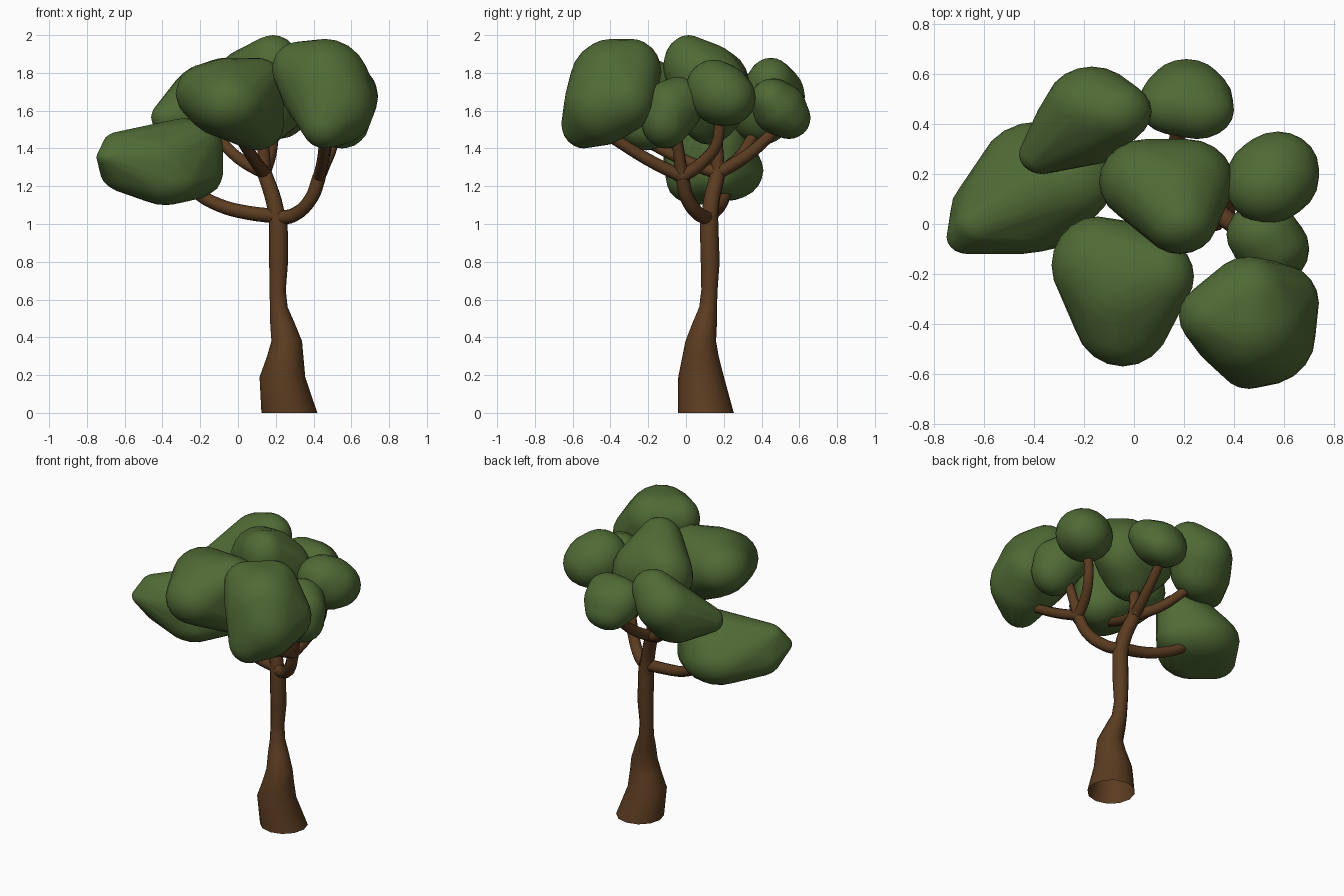
import bpy
import bmesh
from math import cos, sin, tau
from mathutils import Vector

default_cube = bpy.data.objects.get("Cube")
if default_cube:
    bpy.data.objects.remove(default_cube, do_unlink=True)


def make_material(name, red, green, blue):
    material = bpy.data.materials.new(name)
    material.use_nodes = True
    colour = (red, green, blue, 1)
    material.diffuse_color = colour
    shader = material.node_tree.nodes["Principled BSDF"]
    shader.inputs["Base Color"].default_value = colour
    shader.inputs["Roughness"].default_value = 0.9
    return material


bark = make_material("bark_brown", 0.105, 0.045, 0.015)
leaf = make_material("leaf_green", 0.08, 0.145, 0.036)


def finish(name, bm, material):
    """Turn a bmesh into a smooth shaded object."""
    bmesh.ops.recalc_face_normals(bm, faces=bm.faces[:])
    for face in bm.faces:
        face.smooth = True
    mesh = bpy.data.meshes.new(name)
    bm.to_mesh(mesh)
    bm.free()
    mesh.materials.append(material)
    tree_part = bpy.data.objects.new(name, mesh)
    bpy.context.collection.objects.link(tree_part)
    return tree_part


def trunk(name, rings, sides=12):
    """Loft level rings, each given as x, y, z and radius; the base stays open."""
    bm = bmesh.new()
    loops = []
    for x, y, z, radius in rings:
        angles = [tau * step / sides for step in range(sides)]
        loops.append([bm.verts.new((x + radius * cos(a), y + radius * sin(a), z))
                      for a in angles])
    for lower, upper in zip(loops, loops[1:]):
        for i in range(sides):
            j = (i + 1) % sides
            bm.faces.new((lower[i], lower[j], upper[j], upper[i]))
    return finish(name, bm, bark)


def branch(name, start_radius, end_radius, *path):
    """Sweep a tapering round limb along a smooth path."""
    curve = bpy.data.curves.new(name, "CURVE")
    curve.dimensions = "3D"
    curve.bevel_depth = 1
    curve.bevel_resolution = 2
    curve.resolution_u = 4
    curve.use_fill_caps = True
    spline = curve.splines.new("BEZIER")
    spline.bezier_points.add(len(path) - 1)
    for i, (knot, position) in enumerate(zip(spline.bezier_points, path)):
        knot.co = position
        knot.handle_left_type = knot.handle_right_type = "AUTO"
        blend = i / (len(path) - 1)
        knot.radius = start_radius + (end_radius - start_radius) * blend
    curve.materials.append(bark)
    limb = bpy.data.objects.new(name, curve)
    bpy.context.collection.objects.link(limb)
    return limb


def leaf_clump(name, centre, half_size, *lumps):
    """Wrap a hull around round lumps, then fit it to the clump's box."""
    bm = bmesh.new()
    for x, y, z, radius in lumps:
        ball = bmesh.ops.create_icosphere(bm, subdivisions=3, radius=radius)
        bmesh.ops.translate(bm, verts=ball["verts"], vec=(x, y, z))
    bmesh.ops.delete(bm, geom=bm.edges[:], context="EDGES_FACES")
    bmesh.ops.convex_hull(bm, input=bm.verts[:])
    inner = [vert for vert in bm.verts if not vert.link_faces]
    bmesh.ops.delete(bm, geom=inner, context="VERTS")
    for axis in range(3):
        values = [vert.co[axis] for vert in bm.verts]
        low, high = min(values), max(values)
        for vert in bm.verts:
            unit = 2 * (vert.co[axis] - low) / (high - low) - 1
            vert.co[axis] = centre[axis] + half_size[axis] * unit
    return finish(name, bm, leaf)


# Flared, slightly crooked trunk
trunk("trunk",
      [(.272, .105, 0, .148), (.235, .08, .19, .121), (.25, .077, .3, .096),
       (.258, .078, .38, .081), (.234, .1, .48, .064), (.216, .117, .56, .047),
       (.21, .124, .65, .043), (.215, .128, .8, .05), (.214, .122, 1, .049),
       (.21, .125, 1.05, .045)])

# Main limbs
centre_fork = Vector((.14, .17, 1.27))
left_fork = Vector((.43, -.02, 1.25))
branch("centre_limb", .048, .041, (.214, .122, .98), (.19, .135, 1.12), centre_fork)
branch("left_limb", .038, .037,
       (.21, .12, 1.03), (.3, .07, 1.05), (.39, .005, 1.14), left_fork)
branch("right_limb", .039, .032,
       (.22, .12, 1.04), (.05, .14, 1.06), (-.1, .18, 1.1), (-.22, .21, 1.17),
       (-.28, .22, 1.25))

# Thin branches from the centre fork
branch("back_right_branch", .036, .03, centre_fork, (0, .28, 1.35), (-.12, .36, 1.47))
branch("back_branch", .036, .03, centre_fork, (.17, .32, 1.36), (.19, .48, 1.5))
branch("top_branch", .036, .03, centre_fork, (.13, .16, 1.5))
branch("front_right_branch", .036, .03, centre_fork, (.1, .03, 1.32), (.01, -.25, 1.46))

# Thin branches from the left fork
branch("left_back_branch", .035, .03,
       left_fork, (.46, .08, 1.32), (.5, .16, 1.42), (.52, .18, 1.56))
branch("left_middle_branch", .034, .03, left_fork, (.48, -.05, 1.46))
branch("left_front_branch", .035, .03, left_fork, (.45, -.2, 1.34), (.46, -.38, 1.45))

# Leaf clumps: centre, half size, then lumps in the clump's own unit box
leaf_clump("front_left_leaves", (.46, -.395, 1.69), (.28, .265, .29),
           (-.5, .1, .45, .5), (0, .4, .4, .6), (.4, .3, -.1, .6),
           (0, -.55, -.55, .45), (.2, -.2, -.2, .75), (0, 0, .15, .85))
leaf_clump("front_right_leaves", (-.045, -.27, 1.635), (.285, .3, .245),
           (-.35, .35, .2, .65), (.5, .2, .45, .5), (.5, .2, -.5, .5),
           (0, -.3, 0, .7), (0, .1, .1, .85))
leaf_clump("low_right_leaves", (-.415, .145, 1.33), (.335, .265, .23),
           (-.75, -.7, .1, .25), (-.6, -.5, .4, .3), (-.4, -.3, -.2, .55),
           (-.1, -.2, 0, .75), (.1, .3, -.2, .7), (.1, -.3, -.4, .6),
           (.4, .1, .4, .6), (.4, .1, -.3, .6))
leaf_clump("back_right_leaves", (-.195, .415, 1.65), (.265, .215, .23),
           (-.65, -.55, -.35, .35), (.45, .2, .4, .55), (.1, .3, .1, .7),
           (0, 0, -.2, .75))
leaf_clump("back_leaves", (.21, .5, 1.61), (.19, .16, .16),
           (-.2, -.15, .3, .7), (.2, -.25, .3, .7), (0, .3, -.3, .7),
           (0, 0, 0, .88))
leaf_clump("top_leaves", (.13, .11, 1.71), (.27, .23, .29),
           (.2, -.45, .4, .55), (-.3, .2, 0, .7), (.3, .2, -.1, .7),
           (0, 0, -.3, .7), (.1, 0, 0, .8))
leaf_clump("left_leaves", (.555, .185, 1.695), (.185, .185, .175),
           (-.1, -.2, .2, .8), (0, 0, 0, .9), (.1, .2, -.1, .8))
leaf_clump("low_left_leaves", (.535, -.075, 1.59), (.165, .165, .19),
           (-.1, .2, .2, .8), (.1, -.2, -.2, .8), (.1, -.1, .1, .8))
